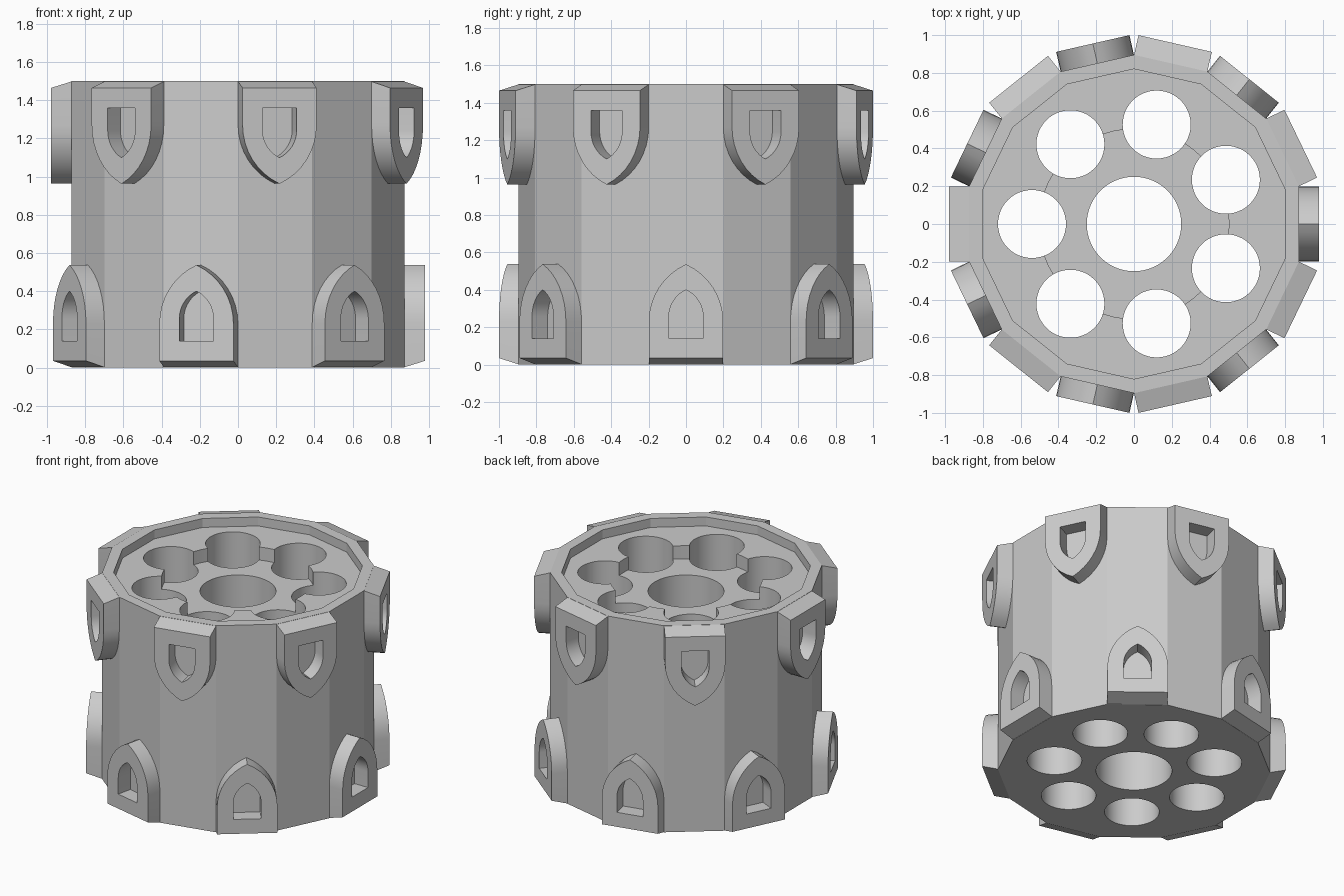
import bpy, bmesh
from math import pi, cos, sin, atan2, radians
from mathutils import Matrix

cube = bpy.data.objects.get("Cube")
if cube:
    bpy.data.objects.remove(cube, do_unlink=True)

HEIGHT = 1.5
APOTHEM = 0.873      # centre to flat side of the body
FACE_R = 0.98        # centre to outer face of the arches
SIDES = 14
STEP = 2 * pi / 7

grey = bpy.data.materials.new("plain grey")
grey.use_nodes = True
grey.diffuse_color = (0.6, 0.6, 0.6, 1)
grey.node_tree.nodes["Principled BSDF"].inputs["Base Color"].default_value = (0.6, 0.6, 0.6, 1)


def make_object(name, bm):
    bmesh.ops.recalc_face_normals(bm, faces=bm.faces)
    mesh = bpy.data.meshes.new(name)
    bm.to_mesh(mesh)
    bm.free()
    mesh.materials.append(grey)
    obj = bpy.data.objects.new(name, mesh)
    bpy.context.collection.objects.link(obj)
    return obj


def prism(name, radius, sides, z0, z1, centre=(0, 0), turn=0.0):
    bm = bmesh.new()
    ring = [bm.verts.new((centre[0] + radius * cos(turn + 2 * pi * i / sides),
                          centre[1] + radius * sin(turn + 2 * pi * i / sides), z0))
            for i in range(sides)]
    base = bm.faces.new(ring)
    top = bmesh.ops.extrude_face_region(bm, geom=[base])["geom"]
    bmesh.ops.translate(bm, vec=(0, 0, z1 - z0),
                        verts=[v for v in top if isinstance(v, bmesh.types.BMVert)])
    return make_object(name, bm)


def select_only(obj):
    bpy.ops.object.select_all(action='DESELECT')
    obj.select_set(True)
    bpy.context.view_layer.objects.active = obj


def cut(target, cutter):
    mod = target.modifiers.new("cut", 'BOOLEAN')
    mod.operation, mod.solver, mod.object = 'DIFFERENCE', 'EXACT', cutter
    select_only(target)
    bpy.ops.object.modifier_apply(modifier=mod.name)
    bpy.data.objects.remove(cutter, do_unlink=True)


def smooth(obj):
    select_only(obj)
    bpy.ops.object.shade_smooth_by_angle(angle=radians(20))


# Body with recessed top, lower centre floor and through holes
half = pi / SIDES
body = prism("drum_body", APOTHEM / cos(half), SIDES, 0, HEIGHT, turn=half)
cut(body, prism("rim_cutter", 0.8 / cos(half), SIDES, 1.435, 1.7, turn=half))
cut(body, prism("floor_cutter", 0.503, 56, 1.34, 1.7))
cut(body, prism("centre_hole_cutter", 0.25, 64, -0.2, 1.8))
for k in range(7):
    a = pi + k * STEP
    cut(body, prism("ring_hole_cutter", 0.18, 48, -0.2, 1.8, (0.54 * cos(a), 0.54 * sin(a))))
smooth(body)


def arch_outline(half_width, base, spring, apex, steps=8):
    """Pointed arch as (across, height) pairs, mirrored about its middle."""
    rise = apex - spring
    offset = (rise ** 2 - half_width ** 2) / (2 * half_width)
    radius = half_width + offset
    end = atan2(rise, offset)
    side = [(half_width, base)]
    side += [(radius * cos(end * i / steps) - offset, spring + radius * sin(end * i / steps))
             for i in range(steps)]
    return side + [(0, apex)] + [(-x, z) for x, z in reversed(side)]


def arch(name, angle, flipped):
    bm = bmesh.new()
    outer_back = arch_outline(0.199, 0, 0.23, 0.537)
    outer_front = arch_outline(0.199, 0.035, 0.23, 0.537)
    window = arch_outline(0.092, 0.14, 0.255, 0.4)
    back = APOTHEM - 0.005
    loops = []
    for outline, r in ((outer_back, back), (outer_front, FACE_R),
                       (window, FACE_R), (window, back)):
        loops.append([bm.verts.new((r, x, HEIGHT - z if flipped else z)) for x, z in outline])
    # Side wall, front frame, window reveal and hidden back
    count = len(window)
    for n in range(4):
        a, b = loops[n], loops[(n + 1) % 4]
        for i in range(count):
            j = (i + 1) % count
            bm.faces.new((a[i], a[j], b[j], b[i]))
    bm.transform(Matrix.Rotation(angle, 4, 'Z'))
    smooth(make_object(name, bm))


# Alternating upper and lower arch frames
for k in range(7):
    arch(f"lower_arch_{k + 1}", k * STEP, False)
    arch(f"upper_arch_{k + 1}", pi + k * STEP, True)
